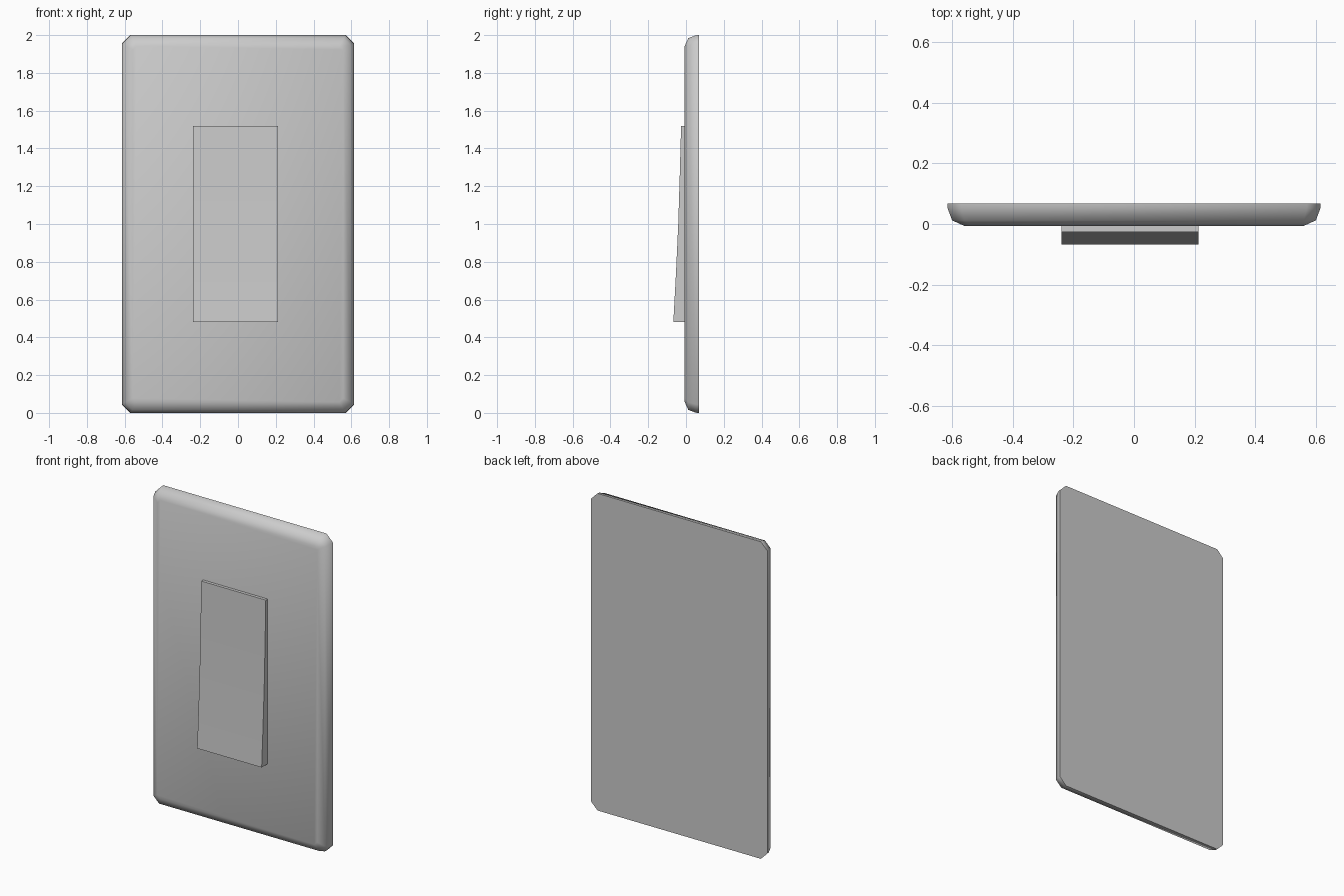
import bpy
import bmesh
import math

if "Cube" in bpy.data.objects:
    bpy.data.objects.remove(bpy.data.objects["Cube"])


def loft(name, rings, angle):
    """Skin a stack of equal-length rings and cap both ends."""
    bm = bmesh.new()
    loops = [[bm.verts.new(p) for p in ring] for ring in rings]
    n = len(loops[0])
    for a, b in zip(loops, loops[1:]):
        for i in range(n):
            j = (i + 1) % n
            bm.faces.new((a[i], a[j], b[j], b[i]))
    bm.faces.new(loops[0])
    bm.faces.new(loops[-1])
    bmesh.ops.recalc_face_normals(bm, faces=bm.faces)
    mesh = bpy.data.meshes.new(name)
    bm.to_mesh(mesh)
    bm.free()
    obj = bpy.data.objects.new(name, mesh)
    bpy.context.collection.objects.link(obj)
    bpy.ops.object.select_all(action='DESELECT')
    obj.select_set(True)
    bpy.context.view_layer.objects.active = obj
    bpy.ops.object.shade_smooth_by_angle(angle=math.radians(angle))
    return obj


def plate_ring(y, inset, cut):
    """Rectangle with clipped corners, shrunk by inset, at depth y."""
    w, h = 0.615 - inset, 1.0 - inset
    pts = [(w, -h + cut), (w, h - cut), (w - cut, h), (-w + cut, h),
           (-w, h - cut), (-w, -h + cut), (-w + cut, -h), (w - cut, -h)]
    return [(x, y, z + 1.0) for x, z in pts]


# Wall plate: (depth, inset, corner cut) from the back to the rounded front
plate_profile = [(0.068, 0.0, 0.045), (0.052, 0.001, 0.045),
                 (0.012, 0.016, 0.04), (-0.007, 0.058, 0.02)]
loft("wall_plate", [plate_ring(*p) for p in plate_profile], 60)

# Rocker paddle: bent side profile (y, z), swept across x
rocker_profile = [(0.0, 0.48), (-0.067, 0.48), (-0.053, 0.74),
                  (-0.041, 1.0), (-0.033, 1.26), (-0.026, 1.52), (0.0, 1.52)]
loft("rocker_paddle",
     [[(x, y, z) for y, z in rocker_profile] for x in (-0.238, 0.212)], 40)
